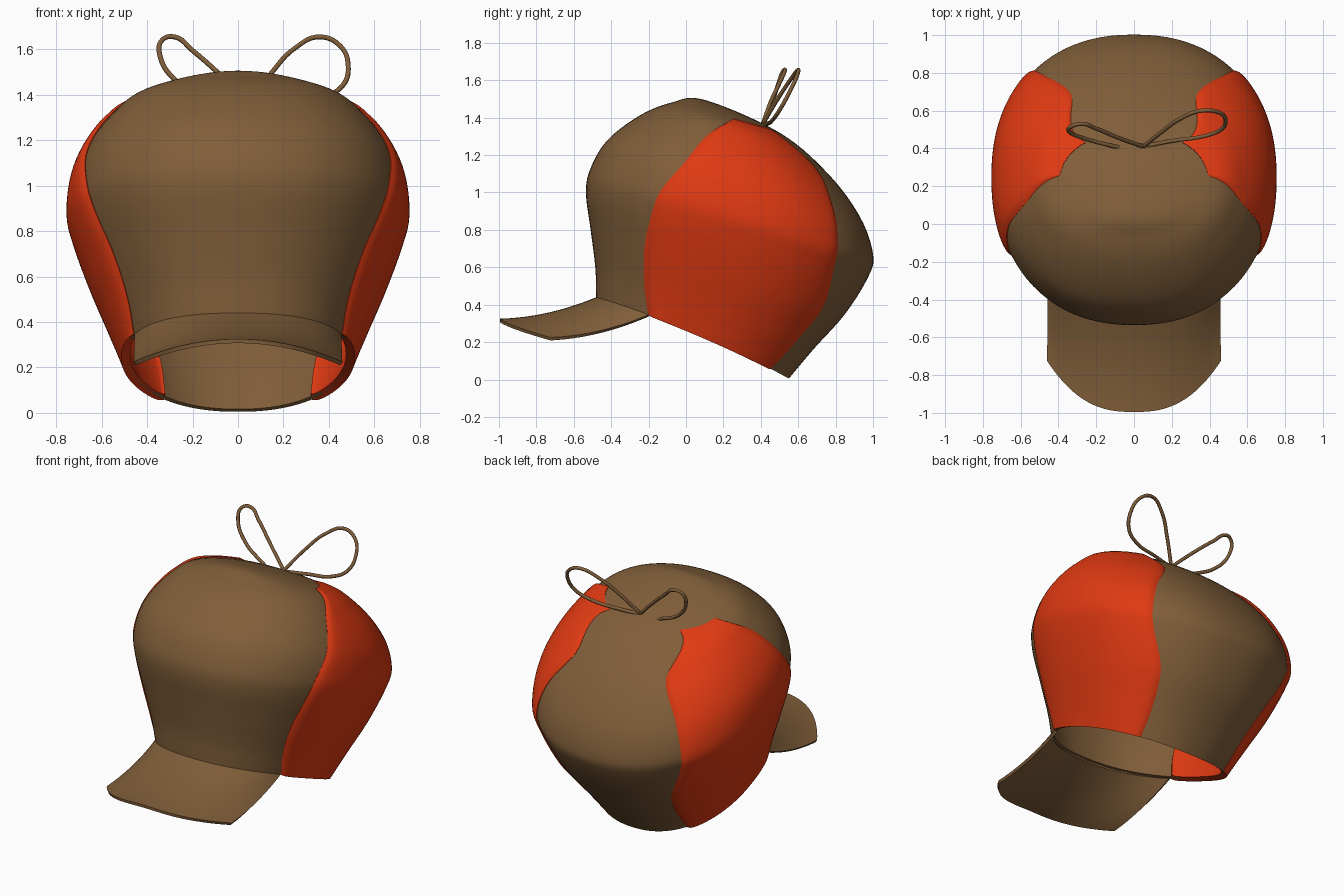
import bpy, bmesh, math
from mathutils import Vector

if "Cube" in bpy.data.objects:
    bpy.data.objects.remove(bpy.data.objects["Cube"])

def material(name, col):
    m = bpy.data.materials.new(name)
    m.diffuse_color = (*col, 1)
    m.use_nodes = True
    m.node_tree.nodes["Principled BSDF"].inputs["Base Color"].default_value = m.diffuse_color
    return m

BROWN = material("brown_cloth", (0.216, 0.112, 0.042))
RED = material("red_cloth", (0.75, 0.042, 0.006))

# Tilted rings from rim to crown: front (y, z), back (y, z), half width
FRONT = [(-.48, .44), (-.485, .6), (-.51, .8), (-.535, 1.0), (-.51, 1.13),
         (-.42, 1.28), (-.25, 1.41), (-.08, 1.48), (.1, 1.495)]
BACK = [(.55, .005), (.68, .16), (.85, .35), (.975, .55), (1.0, .67),
        (.93, .87), (.76, 1.1), (.5, 1.32), (.1, 1.495)]
WIDTH = [(.495,), (.55,), (.635,), (.71,), (.735,), (.7,), (.585,), (.41,), (0,)]
# Front and back seam of the side panel on each ring (y)
SEAM = [(-.2, .45), (-.22, .58), (-.22, .73), (-.18, .79), (-.13, .81),
        (-.01, .785), (.11, .69), (.25, .44), (.34, .3)]
N = 2.25  # ring squareness

def smooth(tab, t, after=None):
    """Catmull-Rom lookup in a table of tuples."""
    i = min(int(t), len(tab) - 2)
    f = t - i
    g = lambda k: tab[k]
    a = g(i - 1) if i else tuple(2 * p - q for p, q in zip(tab[0], tab[1]))
    b, c = g(i), g(i + 1)
    d = g(i + 2) if i + 2 < len(tab) else (after or c)
    return [.5 * (2*q + (r - p)*f + (2*p - 5*q + 4*r - s)*f*f + (3*q - p - 3*r + s)*f**3)
            for p, q, r, s in zip(a, b, c, d)]

def ring(t):
    return (smooth(FRONT, t, BACK[-2]), smooth(BACK, t, FRONT[-2]),
            smooth(WIDTH, t, (-WIDTH[-2][0],))[0])

def spow(v):
    return math.copysign(abs(v) ** (2 / N), v)

def dome(t, u):
    """Point on the cap surface; u = 0 is the front, +90 degrees is +x."""
    f, b, w = ring(t)
    k, s = spow(math.cos(u)), spow(math.sin(u))
    bulge = .03 * max(0, 1 - t) * math.sin(u) ** 2
    return Vector((w * s, (f[0] + b[0]) / 2 + k * (f[0] - b[0]) / 2,
                   (f[1] + b[1]) / 2 + k * (f[1] - b[1]) / 2 + bulge))

def angle_at(t, y):
    f, b, _ = ring(t)
    k = (y - (f[0] + b[0]) / 2) / ((f[0] - b[0]) / 2)
    k = max(-1, min(1, k))
    return math.acos(math.copysign(abs(k) ** (N / 2), k))

def sheet(name, rows, mat, thick):
    """Smooth cloth sheet from rows of points, thickened inwards."""
    bm = bmesh.new()
    vs = [[bm.verts.new(p) for p in r] for r in rows]
    for r, q in zip(vs, vs[1:]):
        for j in range(len(r) - 1):
            bm.faces.new((r[j], r[j + 1], q[j + 1], q[j]))
    bmesh.ops.remove_doubles(bm, verts=bm.verts, dist=1e-4)
    me = bpy.data.meshes.new(name)
    bm.to_mesh(me)
    bm.free()
    me.materials.append(mat)
    ob = bpy.data.objects.new(name, me)
    bpy.context.collection.objects.link(ob)
    mod = ob.modifiers.new("thickness", 'SOLIDIFY')
    mod.thickness, mod.offset = thick, -1
    finish(ob)

def finish(ob):
    bpy.ops.object.select_all(action='DESELECT')
    ob.select_set(True)
    bpy.context.view_layer.objects.active = ob
    bpy.ops.object.convert(target='MESH')
    bpy.ops.object.shade_smooth_by_angle(angle=math.radians(50))

# Cap dome
sheet("cap_dome", [[dome(8 * i / 56, 2 * math.pi * j / 96) for j in range(97)]
                   for i in range(57)], BROWN, .018)

# Red side panels, slightly puffed, showing inside and outside
def panel(side):
    rows, nt, nu, top = [], 48, 40, 7.05
    for i in range(nt + 1):
        t = top * i / nt
        yf, yb = smooth(SEAM, t)
        a, b = angle_at(t, yf), angle_at(t, yb)
        row = []
        for j in range(nu + 1):
            u = a + (b - a) * j / nu
            h = .004
            n = (dome(t, u + h) - dome(t, u - h)).cross(dome(t + h, u) - dome(t, u)).normalized()
            edge = min(j / nu, 1 - j / nu, (top - t) / top, .1) * 10
            p = dome(t, u) + n * (.004 + .016 * math.sqrt(edge * (2 - edge)))
            row.append(Vector((p.x * side, p.y, p.z)))
        rows.append(row if side > 0 else row[::-1])
    return rows

for side, label in ((1, "right"), (-1, "left")):
    sheet(label + "_side_panel", panel(side), RED, .042)

# Visor, from the curved lip back to the front rim
um = angle_at(0, -.2)
visor = []
for i in range(17):
    v = 1 - i / 16
    row = []
    for j in range(41):
        s = -1 + j / 20
        root = dome(0, um * s)
        lip = Vector((.46 * s, -.995 + .27 * abs(s) ** 2.6, .325 - .1 * s * s))
        p = root.lerp(lip, v)
        p.z -= .1 * v * (1 - v)
        row.append(p)
    visor.append(row)
sheet("visor", visor, BROWN, .018)

# String bow on the crown
LOOPS = {
    "left_bow_loop": [(.05, .41, 1.365), (-.08, .455, 1.49), (-.2, .505, 1.595), (-.28, .53, 1.655),
                      (-.335, .515, 1.64), (-.343, .49, 1.57), (-.27, .455, 1.46), (-.08, .405, 1.36)],
    "right_bow_loop": [(.05, .41, 1.365), (.15, .49, 1.5), (.25, .56, 1.605), (.36, .6, 1.655),
                       (.45, .59, 1.615), (.485, .55, 1.53), (.46, .5, 1.44), (.37, .465, 1.39),
                       (.2, .44, 1.37), (.05, .41, 1.36)],
}
for name, pts in LOOPS.items():
    cu = bpy.data.curves.new(name, 'CURVE')
    cu.dimensions = '3D'
    cu.bevel_depth, cu.bevel_resolution, cu.resolution_u = .011, 2, 8
    cu.use_fill_caps = True
    sp = cu.splines.new('BEZIER')
    sp.bezier_points.add(len(pts) - 1)
    for bp, p in zip(sp.bezier_points, pts):
        bp.co = p
        bp.handle_left_type = bp.handle_right_type = 'AUTO'
    cu.materials.append(BROWN)
    ob = bpy.data.objects.new(name, cu)
    bpy.context.collection.objects.link(ob)
    finish(ob)
